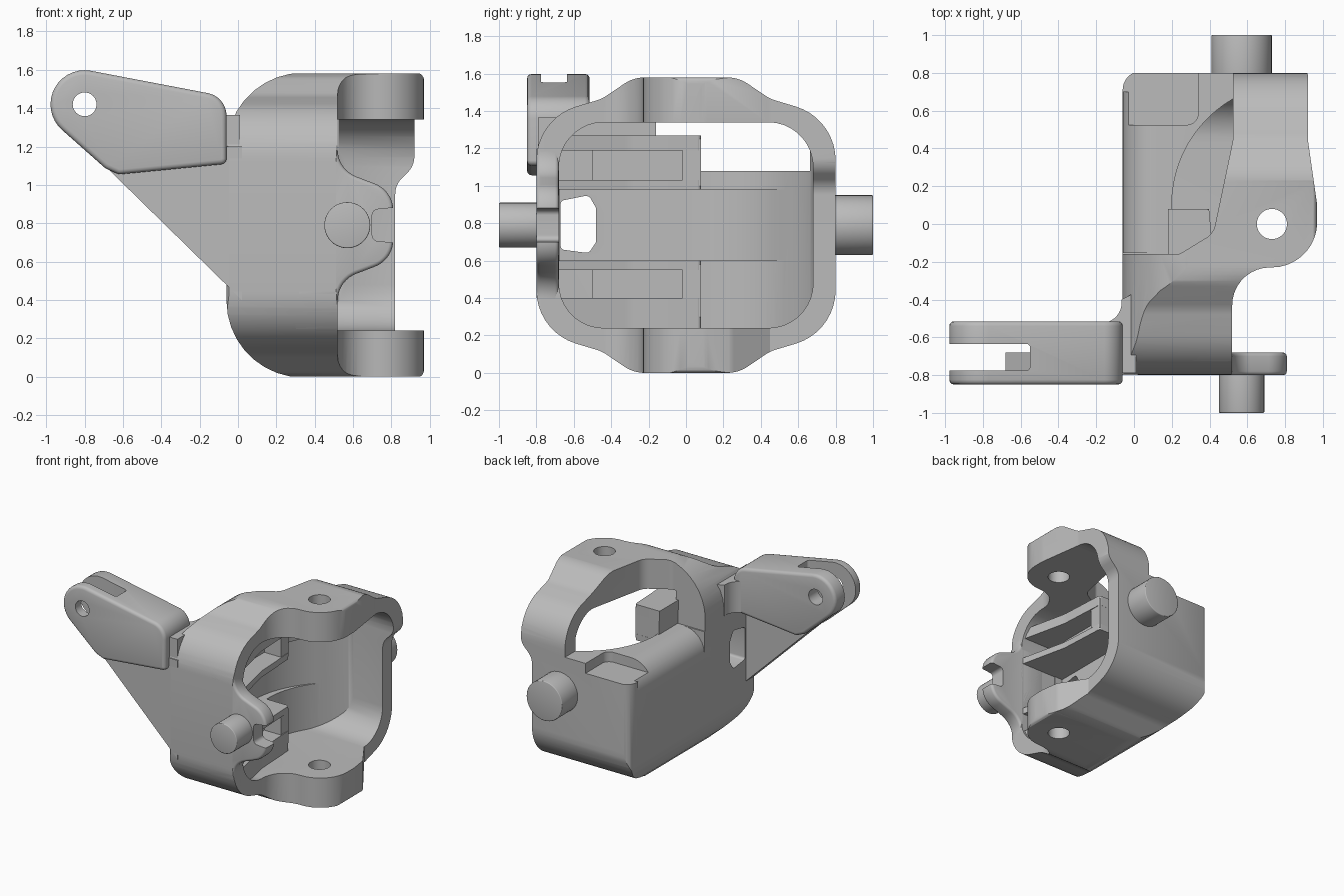
import bpy, bmesh
from math import sin, cos, tan, pi, radians
from mathutils import Vector

cube = bpy.data.objects.get("Cube")
if cube:
    bpy.data.objects.remove(cube, do_unlink=True)

grey = bpy.data.materials.new("plain grey")
grey.use_nodes = True
grey.diffuse_color = (0.5, 0.5, 0.5, 1)
for node in grey.node_tree.nodes:
    if node.type == 'BSDF_PRINCIPLED':
        node.inputs["Base Color"].default_value = (0.5, 0.5, 0.5, 1)


def fillet(corners, steps=9):
    """Round each corner (a, b, radius) of a closed outline."""
    out = []
    n = len(corners)
    for i, c in enumerate(corners):
        p = Vector(c[:2])
        r = c[2] if len(c) > 2 else 0
        if r == 0:
            out.append(p)
            continue
        u = (Vector(corners[i - 1][:2]) - p).normalized()
        v = (Vector(corners[(i + 1) % n][:2]) - p).normalized()
        half = u.angle(v) / 2
        centre = p + (u + v).normalized() * r / sin(half)
        start = p + u * r / tan(half) - centre
        end = p + v * r / tan(half) - centre
        sweep = start.angle(end)
        for k in range(steps + 1):
            t = k / steps
            out.append(centre + (start * sin((1 - t) * sweep) + end * sin(t * sweep)) / sin(sweep))
    return out


def arc(a, b, r, first, last, step):
    """Points on a circle between two angles in degrees."""
    return [(a + r * cos(radians(d)), b + r * sin(radians(d))) for d in range(first, last, step)]


def circle(a, b, r):
    return arc(a, b, r, 0, 360, 9)


def prism(name, pts, axis, lo, hi, bevel=0):
    """Extrude an outline along an axis: x (y,z), y (x,z) or z (x,y)."""
    bm = bmesh.new()
    rings = []
    for h in (lo, hi):
        ring = []
        for a, b in pts:
            co = [a, b]
            co.insert(axis, h)
            ring.append(bm.verts.new(co))
        rings.append(ring)
        bm.faces.new(ring)
    n = len(pts)
    for i in range(n):
        j = (i + 1) % n
        bm.faces.new((rings[0][i], rings[0][j], rings[1][j], rings[1][i]))
    bmesh.ops.recalc_face_normals(bm, faces=bm.faces)
    mesh = bpy.data.meshes.new(name)
    bm.to_mesh(mesh)
    bm.free()
    mesh.materials.append(grey)
    ob = bpy.data.objects.new(name, mesh)
    bpy.context.collection.objects.link(ob)
    if bevel:
        mod = ob.modifiers.new("soft edge", 'BEVEL')
        mod.width, mod.segments = bevel, 3
        mod.limit_method, mod.angle_limit = 'ANGLE', radians(50)
        apply(ob, mod)
    return ob


def box(name, x, y, z):
    return prism(name, [(x[0], y[0]), (x[1], y[0]), (x[1], y[1]), (x[0], y[1])], 2, z[0], z[1])


def apply(ob, mod):
    bpy.ops.object.select_all(action='DESELECT')
    bpy.context.view_layer.objects.active = ob
    ob.select_set(True)
    bpy.ops.object.modifier_apply(modifier=mod.name)


def combine(ob, tool, operation='DIFFERENCE'):
    mod = ob.modifiers.new("cut", 'BOOLEAN')
    mod.operation, mod.solver, mod.object = operation, 'EXACT', tool
    apply(ob, mod)
    bpy.data.objects.remove(tool, do_unlink=True)


# Housing: end outline trimmed by side and plan outlines
H = 1.58
right = [(.28, 0, .2), (.45, .115, .2), (.8, .22, .3)]
right += [(y, H - z, r) for y, z, r in reversed(right)]
outline = fillet(right + [(-y, z, r) for y, z, r in reversed(right)])
housing = prism("housing", outline, 0, -.2, 1.2)
side = [(-.06, -.005, .4), (.97, -.005, .04), (.97, 1.585, .04), (-.06, 1.585, .4)]
combine(housing, prism("side_trim", fillet(side), 1, -.9, .9), 'INTERSECT')
plan = [(-.06, -.81, .04), (.52, -.81, .03), (.52, -.23, .2), (.97, -.23, .24),
        (.97, .1, .2), (.92, .45, .2), (.92, .81, .02), (-.06, .81, .1)]
combine(housing, prism("plan_trim", fillet(plan), 2, -.1, 1.7), 'INTERSECT')

# Cavity with a curved back wall, deeper in the middle band
cavity = prism("cavity", fillet([(-.68, .24, .24), (.68, .24, .24), (.68, 1.34, .24), (-.68, 1.34, .24)]),
               0, 0, 1.3)
curve = arc(.85, .1, .65, 180, 114, -5)
combine(cavity, prism("cavity_plan", [(.2, -1)] + curve + [(.575, 1), (1.25, 1), (1.25, -1)], 2, -.1, 1.7),
        'INTERSECT')
combine(housing, cavity)
band = [(.13, -.675)] + arc(.85, 0, .72, 180, 119, -5) + [(.7, .6), (.7, -.675)]
combine(housing, prism("middle_band", band, 2, .6, .98))

# Open upper back, rounded top of the lower box, and its corner recess
combine(housing, prism("back_opening", fillet([(-.3, -.16), (.24, -.16, .06), (.42, -.05, .1), (.525, .45, .2),
        (.525, 1), (-.3, 1)]), 2, 1.08, 1.8))
rounding = [(-.2, 1.2), (-.2, .9)] + arc(.12, .9, .18, 180, 89, -10) + [(.12, 1.2)]
combine(housing, prism("box_rounding", rounding, 1, -.15, .7))
recess = fillet([(-.2, .525), (.34, .525, .06), (.34, .95), (-.2, .95)])
combine(housing, prism("corner_recess", recess, 2, 1, 1.3))

# Stepped-back lower part of the rear wall edge
step = [(.82, -.1), (.82, 1, .12), (.92, 1.1, .12), (.92, 1.25), (1.2, 1.25), (1.2, -.1)]
combine(housing, prism("rear_step", fillet(step), 1, .44, .95))
combine(housing, prism("ear_trim", fillet([(.99, .05), (.95, .24, .1), (.815, .45), (1.2, .45), (1.2, .05)]),
                       2, -.1, .6))

# Pivot holes and the window in the back wall
combine(housing, prism("pivot_hole", circle(.73, 0, .08), 2, -.2, 1.8))
window = [(-.67, .66, .02), (-.52, .64, .03), (-.48, .7, .02), (-.48, .88, .02), (-.52, .95, .03), (-.67, .92, .02)]
combine(housing, prism("window", fillet(window, 4), 0, -.3, .35))

# Lug on the front wall that carries the front pin
upper = [(.3, 1.34), (.52, 1.34), (.52, 1.08, .15), (.81, .97, .15)]
lug = prism("front_lug", fillet(upper + [(x, H - z, *r) for x, z, *r in reversed(upper)]), 1, -.8, -.68, .02)
combine(lug, prism("lug_notch", fillet([(.7, .71, .03), (.9, .69), (.9, .89), (.7, .87, .03)]), 1, -.9, -.6))
combine(lug, prism("lug_trim", outline, 0, -.2, 1.2), 'INTERSECT')

# Pins
front_pin = prism("front_pin", circle(.57, .79, .12), 1, -1, -.7, .006)
rear_pin = prism("rear_pin", circle(.57, .79, .16), 1, .7, 1, .006)
parts = [housing, lug, front_pin, rear_pin]

# Inner ribs with their end and backing walls
rib_plan = fillet([(.18, -.7), (.51, -.7), (.42, -.3, .3), (.4, .08, .02), (.18, .08)])
for i, (z0, z1) in enumerate(((.2, .4), (.55, .6), (.98, 1.03), (1.19, 1.27))):
    rib = prism(f"rib_{i + 1}", rib_plan, 2, z0, z1)
    combine(rib, prism("rib_trim", outline, 0, -.2, 1.2), 'INTERSECT')
    parts.append(rib)
for word, z in (("lower", (.3, .58)), ("upper", (1, 1.25))):
    parts.append(box(word + "_rib_end", (.185, .398), (-.02, .079), z))
    parts.append(box(word + "_rib_back", (.185, .25), (-.5, .07), z))

# Forked arm
head = arc(-.8, 1.42, .178, 80, 231, 10)
arm_shape = head + [(-.69, 1.085, .1), (-.62, 1.055, .05), (-.06, 1.11, .03), (-.06, 1.46, .12)]
arm = prism("forked_arm", fillet(arm_shape), 1, -.85, -.515, .025)
combine(arm, prism("arm_slot", fillet([(-1.2, -.775), (-.55, -.775, .02), (-.55, -.635, .02), (-1.2, -.635)]),
                   2, .8, 1.8))
combine(arm, prism("arm_hole", circle(-.8, 1.42, .062), 1, -1, -.4))
neck_plan = [(-.2, -.79), (-.2, -.525), (-.065, -.525, .11), (-.065, -.4), (.01, -.36), (.01, -.79)]
neck = prism("arm_neck", fillet(neck_plan), 2, 1.115, 1.365)

# Bracing web under the arm
web = prism("arm_web", [(-.68, 1.085), (.02, .4), (.02, 1.2), (-.55, 1.2)], 1, -.8, -.68)
parts += [arm, neck, web]

# Smooth shading with crisp edges
bpy.ops.object.select_all(action='DESELECT')
for ob in parts:
    ob.select_set(True)
bpy.context.view_layer.objects.active = housing
bpy.ops.object.shade_smooth_by_angle(angle=radians(32))
